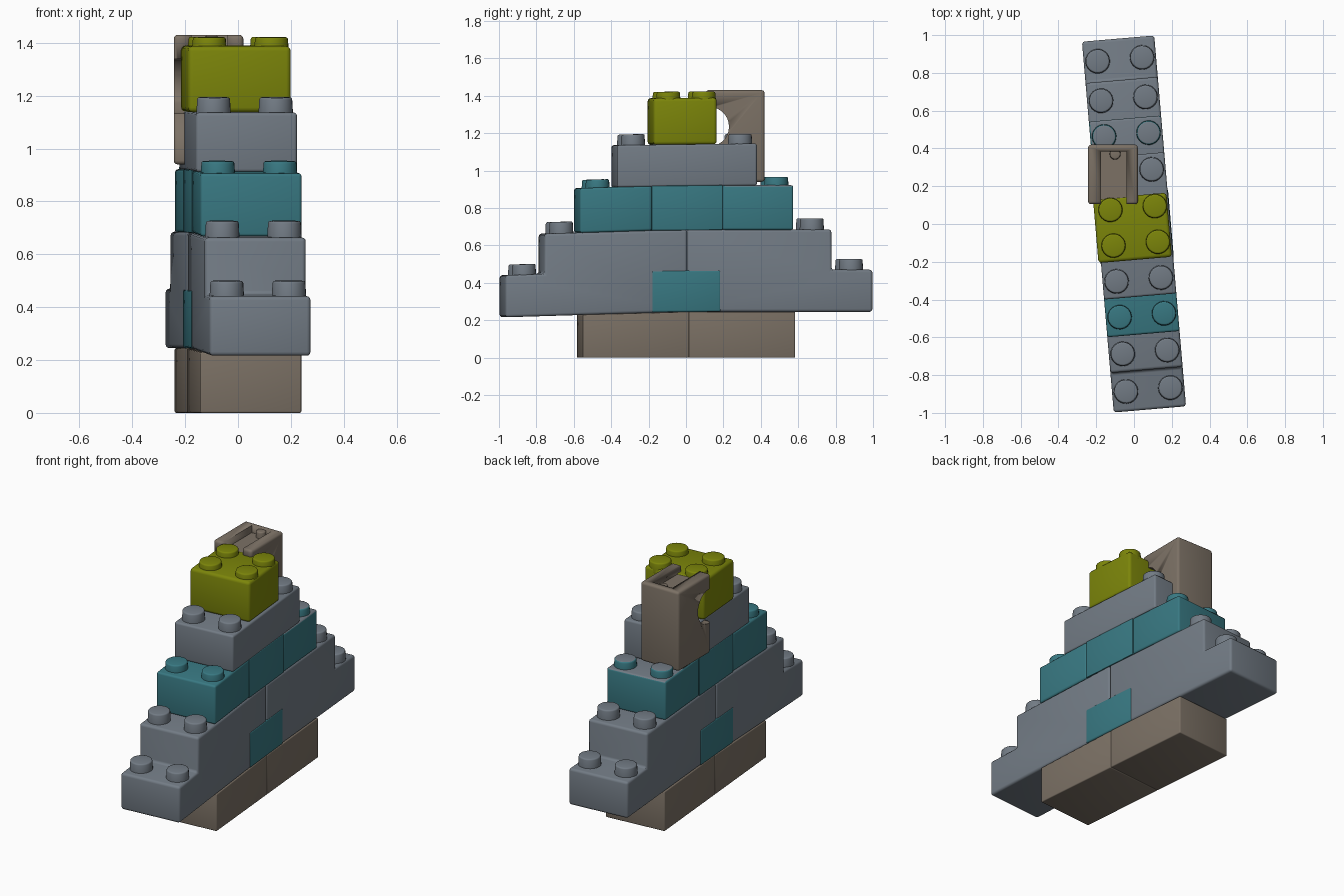
import bpy, bmesh, math
from mathutils import Matrix

old = bpy.data.objects.get("Cube")
if old:
    bpy.data.objects.remove(old)


def material(name, rgb):
    m = bpy.data.materials.new(name)
    m.use_nodes = True
    m.diffuse_color = (*rgb, 1)
    m.node_tree.nodes["Principled BSDF"].inputs["Base Color"].default_value = (*rgb, 1)
    return m


GREY = material("slate grey", (0.17, 0.20, 0.235))
TEAL = material("teal", (0.04, 0.19, 0.225))
GREEN = material("olive green", (0.20, 0.235, 0.003))
TAN = material("taupe", (0.20, 0.165, 0.13))
TURN = Matrix.Rotation(math.radians(4.9), 4, 'Z')   # the whole stack stands slightly turned
HALF = 0.192                                        # half width of the wall


def finish(name, bm, mat, bevel=0.0, turned=True, cap=None):
    """Turn the part, let its front end sag a little, and make the object."""
    if turned:
        for v in bm.verts:
            if v.co.z > 0.24:
                v.co.z += 0.033 * min(0, v.co.y + 0.1)
        bm.transform(TURN)
    bmesh.ops.recalc_face_normals(bm, faces=bm.faces)
    mesh = bpy.data.meshes.new(name)
    mesh.materials.append(mat)
    if cap:                                         # upward faces get their own colour
        mesh.materials.append(cap)
        for f in bm.faces:
            f.material_index = int(f.normal.z > 0.7)
    bm.to_mesh(mesh)
    bm.free()
    ob = bpy.data.objects.new(name, mesh)
    bpy.context.collection.objects.link(ob)
    bpy.ops.object.select_all(action='DESELECT')
    bpy.context.view_layer.objects.active = ob
    ob.select_set(True)
    if bevel:
        b = ob.modifiers.new("bevel", 'BEVEL')
        b.width, b.segments = bevel, 3
        bpy.ops.object.modifier_apply(modifier=b.name)
    bpy.ops.object.shade_smooth_by_angle(angle=math.radians(35))
    return ob


def slab(name, profile, mat, x0=-HALF, x1=HALF, **kw):
    """Side profile of (y, z) points extruded across the width."""
    bm = bmesh.new()
    face = bm.faces.new([bm.verts.new((x0, y, z)) for y, z in profile])
    ext = bmesh.ops.extrude_face_region(bm, geom=[face])
    verts = [g for g in ext["geom"] if isinstance(g, bmesh.types.BMVert)]
    bmesh.ops.translate(bm, verts=verts, vec=(x1 - x0, 0, 0))
    return finish(name, bm, mat, **kw)


def box(name, y0, y1, z0, z1, mat, **kw):
    return slab(name, [(y0, z0), (y1, z0), (y1, z1), (y0, z1)], mat, **kw)


def stud(name, x, y, z, top, mat, radius=0.062, **kw):
    bm = bmesh.new()
    height = top - z + 0.03
    bmesh.ops.create_cone(bm, cap_ends=True, segments=20, radius1=radius * 1.08, radius2=radius,
                          depth=height, matrix=Matrix.Translation((x, y, top - height / 2)))
    return finish(name, bm, mat, bevel=0.008, **kw)


def stud_pair(name, y, z, top, mat, **kw):
    for side, x in (("left", 0.118), ("right", -0.118)):
        stud(f"{name}_stud_{side}", x, y, z, top, mat, **kw)


# base bricks
box("base_front", -0.57, 0, 0, 0.245, TAN, bevel=0.006)
box("base_back", 0, 0.57, 0, 0.245, TAN, bevel=0.006)

# stepped grey halves covering two courses
for name, mid, step, end in (("front", -0.01, -0.775, -0.985), ("back", -0.01, 0.765, 0.985)):
    slab("stepped_brick_" + name,
         [(end, 0.245), (mid, 0.245), (mid, 0.685), (step, 0.685), (step, 0.47), (end, 0.47)],
         GREY, bevel=0.015)
stud_pair("lower_front", -0.88, 0.47, 0.525, GREY)
stud_pair("lower_back", 0.875, 0.47, 0.527, GREY)
stud_pair("middle_front", -0.68, 0.685, 0.745, GREY)
stud_pair("middle_back", 0.665, 0.685, 0.745, GREY)

# teal middle brick in the lowest grey course
box("middle_teal_brick", -0.2, 0.17, 0.246, 0.468, TEAL, x0=-HALF - 0.003, x1=HALF + 0.003, bevel=0.01)

# teal course
box("teal_brick_front", -0.585, -0.2, 0.683, 0.922, TEAL, bevel=0.012)
box("teal_brick_centre", -0.2, 0.18, 0.683, 0.922, TEAL, bevel=0.004)
box("teal_brick_back", 0.18, 0.56, 0.683, 0.922, TEAL, bevel=0.012, cap=GREY)
stud_pair("teal_front", -0.485, 0.92, 0.965, TEAL)
stud_pair("teal_back", 0.475, 0.92, 0.967, TEAL, cap=GREY)

# upper grey course
box("upper_grey_brick", -0.385, 0.365, 0.92, 1.145, GREY, bevel=0.012)
stud_pair("upper_front", -0.295, 1.145, 1.2, GREY)
stud_pair("upper_back", 0.28, 1.145, 1.195, GREY)

# green top brick
box("green_top_brick", -0.19, 0.15, 1.14, 1.39, GREEN, x0=-0.205, x1=0.185, bevel=0.018)
for i, y in enumerate((-0.105, 0.085)):
    stud_pair(f"green_{i}", y, 1.385, 1.422, GREEN)

# upright tan block with a round side opening and a grooved top
block = box("upright_block", 0.105, 0.42, 0.94, 1.43, TAN, x0=-0.243, x1=0.02,
            bevel=0.015, turned=False)
groove = box("groove_cutter", 0.05, 0.385, 1.385, 1.5, TAN, x0=-0.175, x1=-0.04, turned=False)
bm = bmesh.new()
bmesh.ops.create_cone(bm, cap_ends=True, segments=28, radius1=0.105, radius2=0.105, depth=0.6,
                      matrix=Matrix.Translation((-0.1, 0.125, 1.235)) @ Matrix.Rotation(math.pi / 2, 4, 'Y'))
hole = finish("hole_cutter", bm, TAN, turned=False)
for cutter in (groove, hole):
    cutter.hide_render = True
    bpy.context.view_layer.objects.active = block
    cut = block.modifiers.new("cut", 'BOOLEAN')
    cut.operation, cut.object, cut.solver = 'DIFFERENCE', cutter, 'EXACT'
    bpy.ops.object.modifier_apply(modifier=cut.name)
    bpy.data.objects.remove(cutter)
stud("block_knob", -0.1, 0.37, 1.38, 1.425, TAN, radius=0.028, turned=False)
